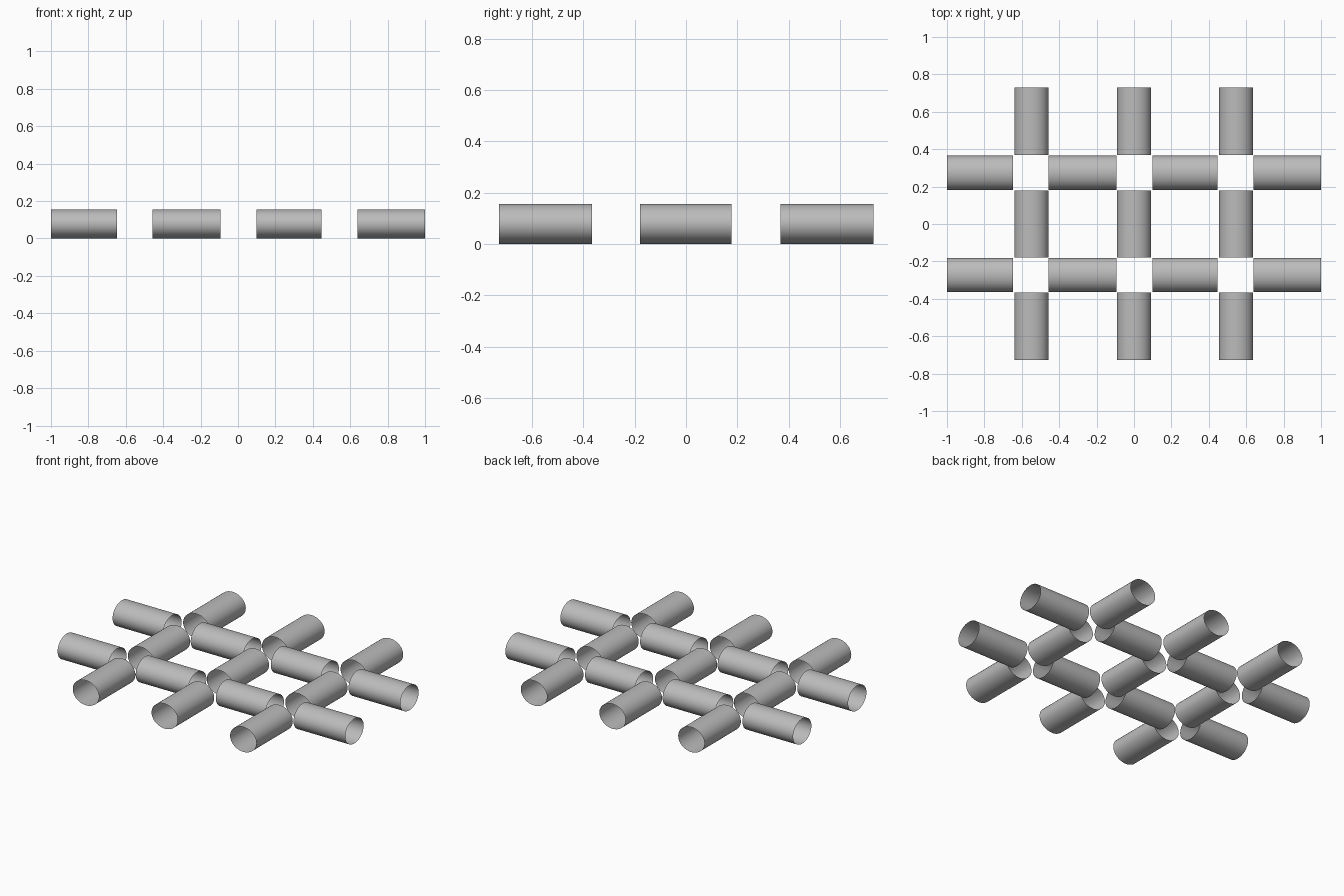
import bpy, math

cube = bpy.data.objects.get("Cube")
if cube:
    bpy.data.objects.remove(cube, do_unlink=True)

grey = bpy.data.materials.new("light grey")
grey.use_nodes = True
colour = (0.5, 0.5, 0.5, 1)
grey.diffuse_color = colour
grey.node_tree.nodes["Principled BSDF"].inputs["Base Color"].default_value = colour

WIDTH, HEIGHT, SIDES = 0.182, 0.156, 48


def tube(name, start, end, offset, along_x):
    """Open oval tube running from start to end along x or y."""
    bpy.ops.mesh.primitive_cylinder_add(vertices=SIDES, radius=0.5, depth=1,
                                        end_fill_type='NOTHING')
    obj = bpy.context.object
    obj.name = name
    middle = (start + end) / 2
    if along_x:
        obj.rotation_euler = (0, math.pi / 2, 0)
        obj.scale = (HEIGHT, WIDTH, end - start)
        obj.location = (middle, offset, HEIGHT / 2)
    else:
        obj.rotation_euler = (math.pi / 2, 0, 0)
        obj.scale = (WIDTH, HEIGHT, end - start)
        obj.location = (offset, middle, HEIGHT / 2)
    bpy.ops.object.transform_apply(location=True, rotation=True, scale=True)
    obj.data.materials.append(grey)
    bpy.ops.object.shade_smooth()


# Two rows of tubes running left to right
for row, y in (("front", -0.272), ("back", 0.274)):
    for i, (a, b) in enumerate(((-1, -0.648), (-0.457, -0.093), (0.1, 0.446), (0.64, 1))):
        tube(f"{row}_row_tube_{i + 1}", a, b, y, True)

# Three columns of tubes running front to back
for column, x in (("right", -0.548), ("middle", 0), ("left", 0.546)):
    for i, (a, b) in enumerate(((-0.728, -0.366), (-0.18, 0.178), (0.368, 0.73))):
        tube(f"{column}_column_tube_{i + 1}", a, b, x, False)
